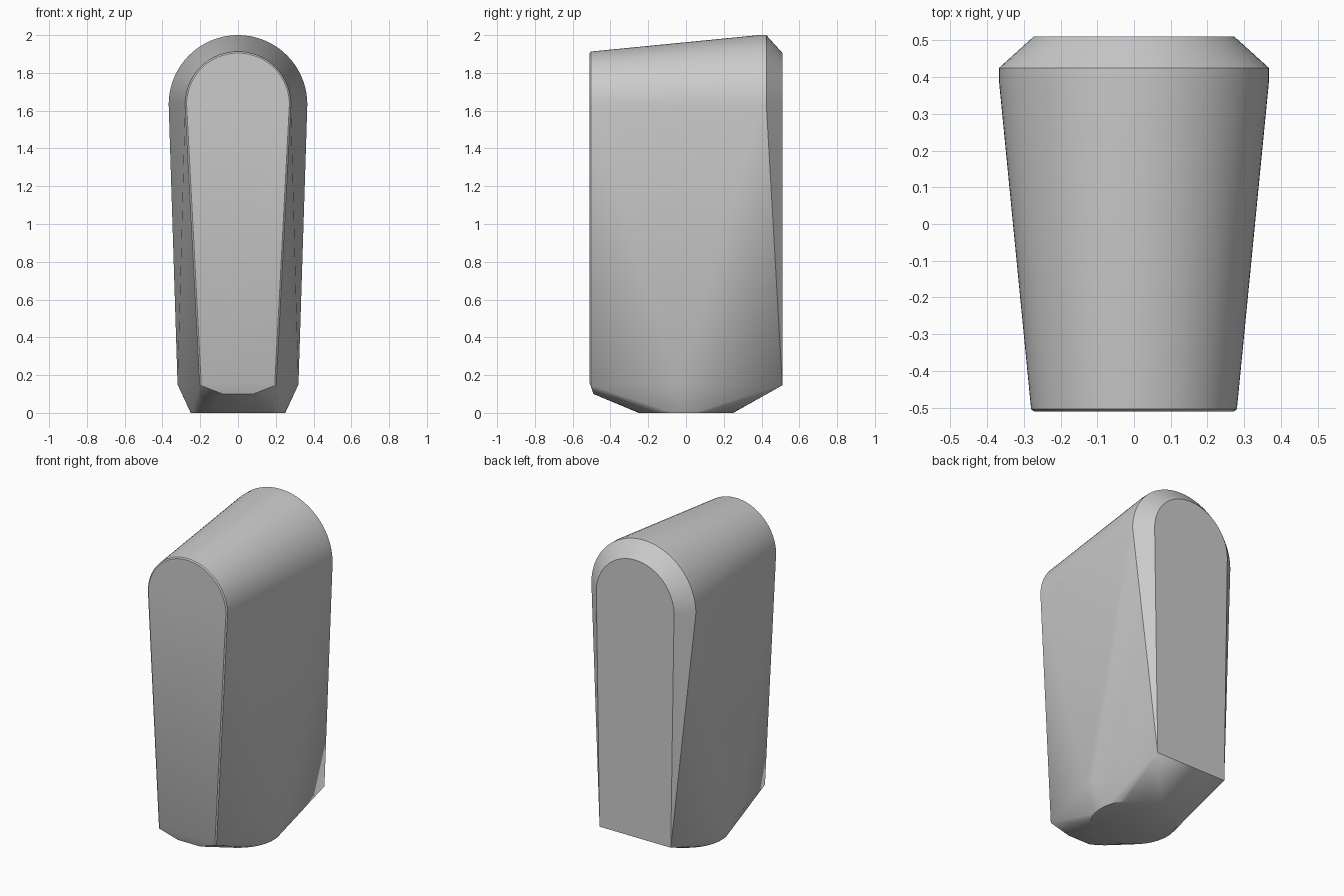
import bpy
import bmesh
from math import cos, sin, pi, radians

cube = bpy.data.objects.get("Cube")
if cube:
    bpy.data.objects.remove(cube, do_unlink=True)

grey = bpy.data.materials.new("plain grey")
grey.use_nodes = True
grey.diffuse_color = (0.6, 0.6, 0.6, 1)
grey.node_tree.nodes["Principled BSDF"].inputs["Base Color"].default_value = (0.6, 0.6, 0.6, 1)

SPRING = 1.633   # height where the straight sides meet the arched top


def arch(radius, y, steps=40):
    """Half circle standing on the spring line."""
    return [(radius * cos(pi * i / steps), y, SPRING + radius * sin(pi * i / steps))
            for i in range(steps + 1)]


def pair(x, y, z):
    """A point and its mirror image."""
    return [(x, y, z), (-x, y, z)]


def disc(radius, steps=48):
    return [(radius * cos(2 * pi * i / steps), radius * sin(2 * pi * i / steps), 0)
            for i in range(steps)]


points = []
# front face with its narrow bevel
points += arch(0.272, -0.51) + pair(0.195, -0.51, 0.158)
points += arch(0.28, -0.504) + pair(0.202, -0.504, 0.146)
points += pair(0.08, -0.49, 0.10)
# widest arch near the back, and the chamfered back face
points += arch(0.367, 0.385) + arch(0.367, 0.425)
points += arch(0.273, 0.51) + pair(0.25, 0.51, 0.146)
# bulge of the lower sides and the round foot
points += pair(0.32, -0.05, 0.15) + pair(0.32, 0.02, 0.15)
points += disc(0.25)

# skin the sections into one solid body
bm = bmesh.new()
for p in points:
    bm.verts.new(p)
bmesh.ops.convex_hull(bm, input=bm.verts[:])
bmesh.ops.delete(bm, geom=[v for v in bm.verts if not v.link_faces], context='VERTS')
bmesh.ops.dissolve_limit(bm, angle_limit=radians(0.3), verts=bm.verts[:], edges=bm.edges[:])
bmesh.ops.recalc_face_normals(bm, faces=bm.faces[:])
mesh = bpy.data.meshes.new("arched_body")
bm.to_mesh(mesh)
bm.free()
mesh.materials.append(grey)

body = bpy.data.objects.new("arched_body", mesh)
bpy.context.collection.objects.link(body)
bpy.ops.object.select_all(action='DESELECT')
body.select_set(True)
bpy.context.view_layer.objects.active = body
bpy.ops.object.shade_smooth_by_angle(angle=radians(30))
